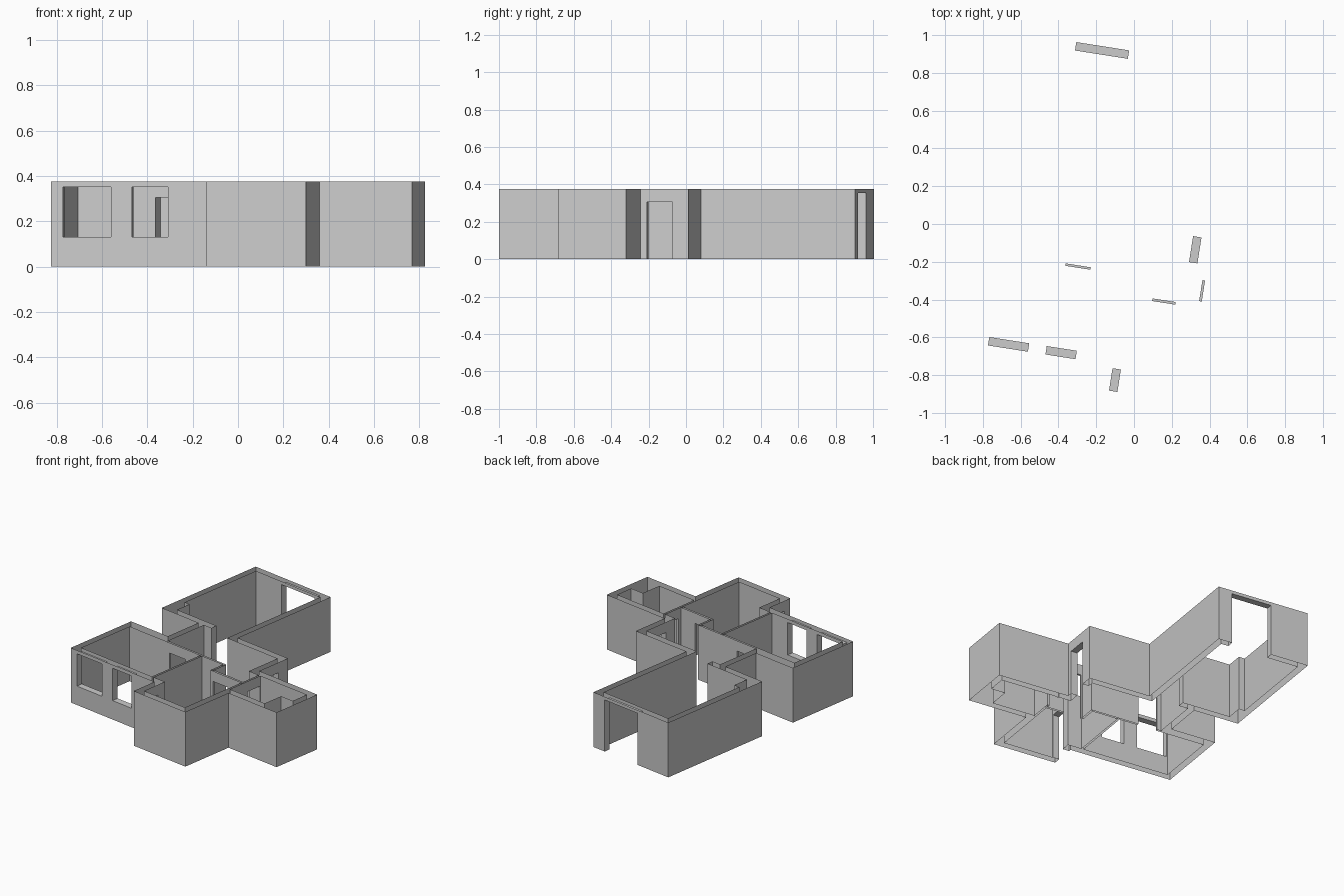
import bpy, bmesh, math
from mathutils import Matrix

cube = bpy.data.objects.get("Cube")
if cube:
    bpy.data.objects.remove(cube, do_unlink=True)

HEIGHT = 0.376
TURN = Matrix.Rotation(math.radians(-8.92), 4, 'Z')  # plan is turned on the site

grey = bpy.data.materials.new("plaster grey")
grey.use_nodes = True
grey.diffuse_color = (0.6, 0.6, 0.6, 1)
grey.node_tree.nodes["Principled BSDF"].inputs["Base Color"].default_value = (0.6, 0.6, 0.6, 1)

# Openings: plan rectangle through the wall (x0, x1, y0, y1), then sill and head heights
OPENINGS = {
    "wide_front_window": (-.664, -.45, -.755, -.71, .13, .352),
    "small_front_window": (-.356, -.195, -.755, -.71, .13, .352),
    "entrance_door": (.006, .051, -.892, -.772, 0, .305),
    "side_door": (.319, .364, -.154, -.015, 0, .305),
    "back_opening": (-.451, -.168, .859, .904, 0, .354),
    "bedroom_door": (-.325, -.19, -.275, -.262, 0, .305),
    "kitchen_door": (.158, .282, -.388, -.374, 0, .305),
    "side_room_door": (.404, .418, -.35, -.237, 0, .305),
}

# Wall faces as closed plan outlines: outside anticlockwise, rooms clockwise
OUTLINES = {
    "outer_walls": [(-.717, -.755), (.006, -.755), (.006, -.941), (.451, -.941),
                    (.451, -.553), (.865, -.553), (.865, -.188), (.364, -.188),
                    (.364, .07), (-.071, .07), (-.071, .904), (-.717, .904),
                    (-.717, .062), (-.4, .062), (-.4, -.214), (-.717, -.214)],
    "hall_walls": [(-.672, .22), (-.672, .859), (-.116, .859), (-.116, .025),
                   (.319, .025), (.319, -.233), (.404, -.233), (.404, -.374),
                   (.15, -.374), (.15, -.262), (-.355, -.262), (-.355, .062),
                   (-.29, .062), (-.29, .107), (-.63, .107), (-.63, .22)],
    "bedroom_walls": [(-.672, -.71), (-.672, -.275), (-.06, -.275), (-.06, -.71)],
    "kitchen_walls": [(.051, -.896), (.051, -.71), (-.046, -.71), (-.046, -.275),
                      (.136, -.275), (.136, -.388), (.404, -.388), (.404, -.896)],
    "side_room_walls": [(.418, -.508), (.418, -.233), (.82, -.233), (.82, -.36),
                        (.72, -.36), (.72, -.508)],
}


def quad(bm, *pts):
    bm.faces.new([bm.verts.new(p) for p in pts])


def finish(bm, name):
    bmesh.ops.remove_doubles(bm, verts=bm.verts, dist=1e-5)
    bm.transform(TURN)
    mesh = bpy.data.meshes.new(name)
    bm.to_mesh(mesh)
    bm.free()
    mesh.materials.append(grey)
    bpy.context.collection.objects.link(bpy.data.objects.new(name, mesh))


def panel(bm, a, b, t0, t1, z0, z1):
    """Upright panel on the line a-b between fractions t0 and t1."""
    if t1 - t0 < 1e-5 or z1 - z0 < 1e-5:
        return
    p, r = [(a[0] + (b[0] - a[0]) * t, a[1] + (b[1] - a[1]) * t) for t in (t0, t1)]
    quad(bm, (*p, z0), (*r, z0), (*r, z1), (*p, z1))


def wall(bm, a, b):
    """One wall face, left open wherever an opening passes through it."""
    run = 0 if abs(b[0] - a[0]) > abs(b[1] - a[1]) else 1
    lo, hi = sorted((a[run], b[run]))
    holes = []
    for rect in OPENINGS.values():
        span, depth = rect[2 * run:2 * run + 2], rect[2 - 2 * run:4 - 2 * run]
        on_line = min(abs(a[1 - run] - d) for d in depth) < 1e-4
        if on_line and span[0] > lo - 1e-4 and span[1] < hi + 1e-4:
            ends = sorted((s - a[run]) / (b[run] - a[run]) for s in span)
            holes.append((*ends, rect[4], rect[5]))
    t = 0
    for t0, t1, sill, head in sorted(holes):
        panel(bm, a, b, t, t0, 0, HEIGHT)
        panel(bm, a, b, t0, t1, 0, sill)
        panel(bm, a, b, t0, t1, head, HEIGHT)
        t = t1
    panel(bm, a, b, t, 1, 0, HEIGHT)


# Walls, hollow and open above and below
for name, pts in OUTLINES.items():
    bm = bmesh.new()
    for a, b in zip(pts, pts[1:] + pts[:1]):
        wall(bm, a, b)
    finish(bm, name)

# Linings of the openings: head, two jambs and, for windows, a sill
for name, (x0, x1, y0, y1, z0, z1) in OPENINGS.items():
    bm = bmesh.new()
    quad(bm, (x0, y0, z1), (x0, y1, z1), (x1, y1, z1), (x1, y0, z1))
    if z0 > 0:
        quad(bm, (x0, y0, z0), (x1, y0, z0), (x1, y1, z0), (x0, y1, z0))
    if x1 - x0 > y1 - y0:
        quad(bm, (x0, y0, z0), (x0, y1, z0), (x0, y1, z1), (x0, y0, z1))
        quad(bm, (x1, y1, z0), (x1, y0, z0), (x1, y0, z1), (x1, y1, z1))
    else:
        quad(bm, (x1, y0, z0), (x0, y0, z0), (x0, y0, z1), (x1, y0, z1))
        quad(bm, (x0, y1, z0), (x1, y1, z0), (x1, y1, z1), (x0, y1, z1))
    finish(bm, name + "_lining")
